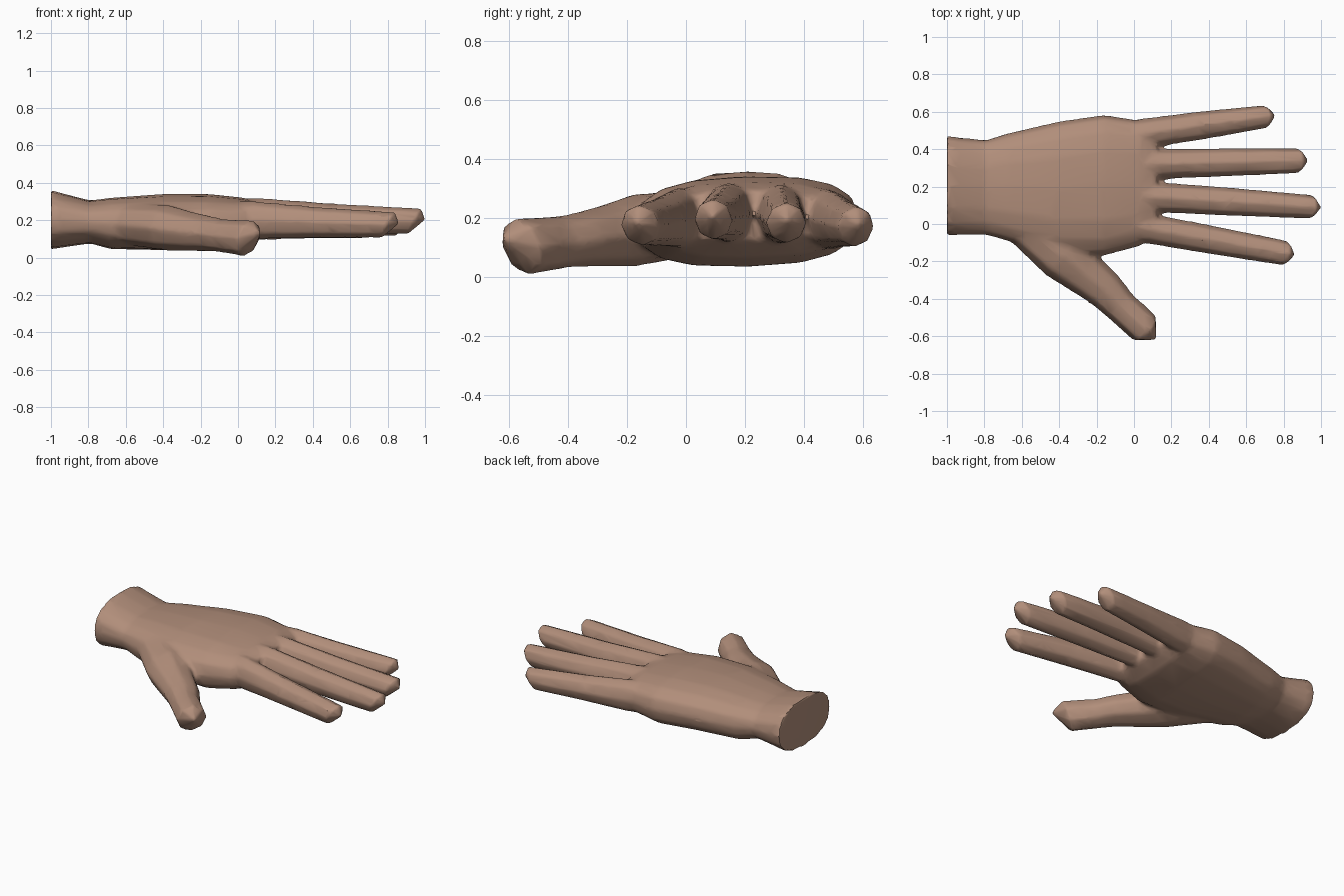
import bpy, bmesh
from math import cos, sin, pi, copysign
from mathutils import Vector

if "Cube" in bpy.data.objects:
    bpy.data.objects.remove(bpy.data.objects["Cube"])

skin = bpy.data.materials.new("skin")
skin.diffuse_color = (0.44, 0.27, 0.195, 1)
skin.use_nodes = True
skin.node_tree.nodes["Principled BSDF"].inputs["Base Color"].default_value = skin.diffuse_color


def loft(name, rings, tip=None):
    """Bridge rings of points; close the start flat and the end flat or with a point."""
    bm = bmesh.new()
    loops = [[bm.verts.new(p) for p in r] for r in rings]
    n = len(loops[0])
    for a, b in zip(loops, loops[1:]):
        for i in range(n):
            bm.faces.new((a[i], a[(i + 1) % n], b[(i + 1) % n], b[i]))
    bm.faces.new(loops[0][::-1])
    if tip:
        t = bm.verts.new(tip)
        for i in range(n):
            bm.faces.new((loops[-1][i], loops[-1][(i + 1) % n], t))
    else:
        bm.faces.new(loops[-1])
    bmesh.ops.recalc_face_normals(bm, faces=bm.faces)
    me = bpy.data.meshes.new(name)
    bm.to_mesh(me)
    bm.free()
    ob = bpy.data.objects.new(name, me)
    bpy.context.collection.objects.link(ob)
    return ob


def palm_ring(x, y0, y1, z0, z1, power, tilt):
    pts = []
    for i in range(16):
        a = 2 * pi * i / 16
        c, s = [copysign(abs(v) ** power, v) for v in (cos(a), sin(a))]
        pts.append(Vector((x, (y0 + y1) / 2 + c * (y1 - y0) / 2,
                           (z0 + z1) / 2 + s * (z1 - z0) / 2 + tilt * c)))
    return pts


def digit(name, path, tip, lean):
    """Eight-sided tube; path holds (x, y, z, half width, half height)."""
    rings = []
    for k, (x, y, z, w, h) in enumerate(path):
        p, q = path[max(k - 1, 0)], path[min(k + 1, len(path) - 1)]
        d = Vector((q[0] - p[0], q[1] - p[1], 0)).normalized()
        side = Vector((-d.y, d.x, 0))
        slope = lean if k == len(path) - 1 else 0
        rings.append([Vector((x, y, z)) + side * w * cos(a) + Vector((0, 0, h * sin(a)))
                      + d * slope * sin(a) for a in [pi / 4 * i for i in range(8)]])
    return loft(name, rings, tip)


# Wrist and palm
hand = loft("hand", [palm_ring(*r) for r in (
    (-1.00, -0.06, 0.47, 0.045, 0.36, 0.85, 0.0),
    (-0.79, -0.06, 0.45, 0.075, 0.305, 0.85, 0.0),
    (-0.68, -0.09, 0.485, 0.045, 0.32, 0.8, 0.0),
    (-0.40, -0.17, 0.55, 0.04, 0.34, 0.8, 0.01),
    (-0.16, -0.17, 0.585, 0.035, 0.34, 0.75, 0.01),
    (0.03, -0.12, 0.555, 0.065, 0.32, 0.75, 0.005),
    (0.12, -0.05, 0.47, 0.12, 0.295, 0.8, 0.0))])

# Fingers: root, end, end half width, tip length
parts = []
for name, a, b, w in (
        ("index_finger", (0.08, -0.025, 0.20), (0.805, -0.155, 0.175), 0.067),
        ("middle_finger", (0.10, 0.145, 0.218), (0.945, 0.092, 0.195), 0.064),
        ("ring_finger", (0.10, 0.32, 0.212), (0.875, 0.339, 0.183), 0.068),
        ("little_finger", (0.06, 0.485, 0.195), (0.70, 0.574, 0.17), 0.062)):
    a, b = Vector(a), Vector(b)
    d = (b - a).normalized()
    path = [(*(a - d * 0.22), 0.07, 0.085), (*a, 0.082, 0.105),
            (*a.lerp(b, 0.45), 0.076, 0.083), (*b, w, 0.068)]
    parts.append(digit(name, path, b + d * 0.057 + Vector((0, 0, 0.01)), 0.035))

# Thumb
parts.append(digit("thumb", [
    (-0.62, 0.03, 0.18, 0.12, 0.11), (-0.38, -0.165, 0.16, 0.145, 0.125),
    (-0.25, -0.275, 0.14, 0.12, 0.107), (-0.145, -0.36, 0.128, 0.105, 0.095),
    (-0.07, -0.44, 0.115, 0.092, 0.09), (0.055, -0.555, 0.103, 0.09, 0.095)],
    (0.12, -0.62, 0.13), 0.03))

# Merge everything into one skin
bpy.ops.object.select_all(action='DESELECT')
for ob in parts + [hand]:
    ob.select_set(True)
bpy.context.view_layer.objects.active = hand
bpy.ops.object.join()
rm = hand.modifiers.new("merge", 'REMESH')
rm.mode = 'VOXEL'
rm.voxel_size = 0.012
bpy.ops.object.modifier_apply(modifier="merge")

# Soften only where the digits meet the palm
group = hand.vertex_groups.new(name="joins")
for v in hand.data.vertices:
    x, y = v.co.x, v.co.y
    if -0.95 < x < 0.35 and y > -0.42:
        group.add([v.index], 1.0 if x < 0.1 else max(0.0, (0.35 - x) * 4), 'REPLACE')
sm = hand.modifiers.new("soften", 'SMOOTH')
sm.factor, sm.iterations, sm.vertex_group = 0.5, 14, "joins"
dec = hand.modifiers.new("simplify", 'DECIMATE')
dec.ratio = 0.08
for m in ("soften", "simplify"):
    bpy.ops.object.modifier_apply(modifier=m)

hand.data.materials.clear()
hand.data.materials.append(skin)
bpy.ops.object.shade_smooth_by_angle(angle=0.9)
